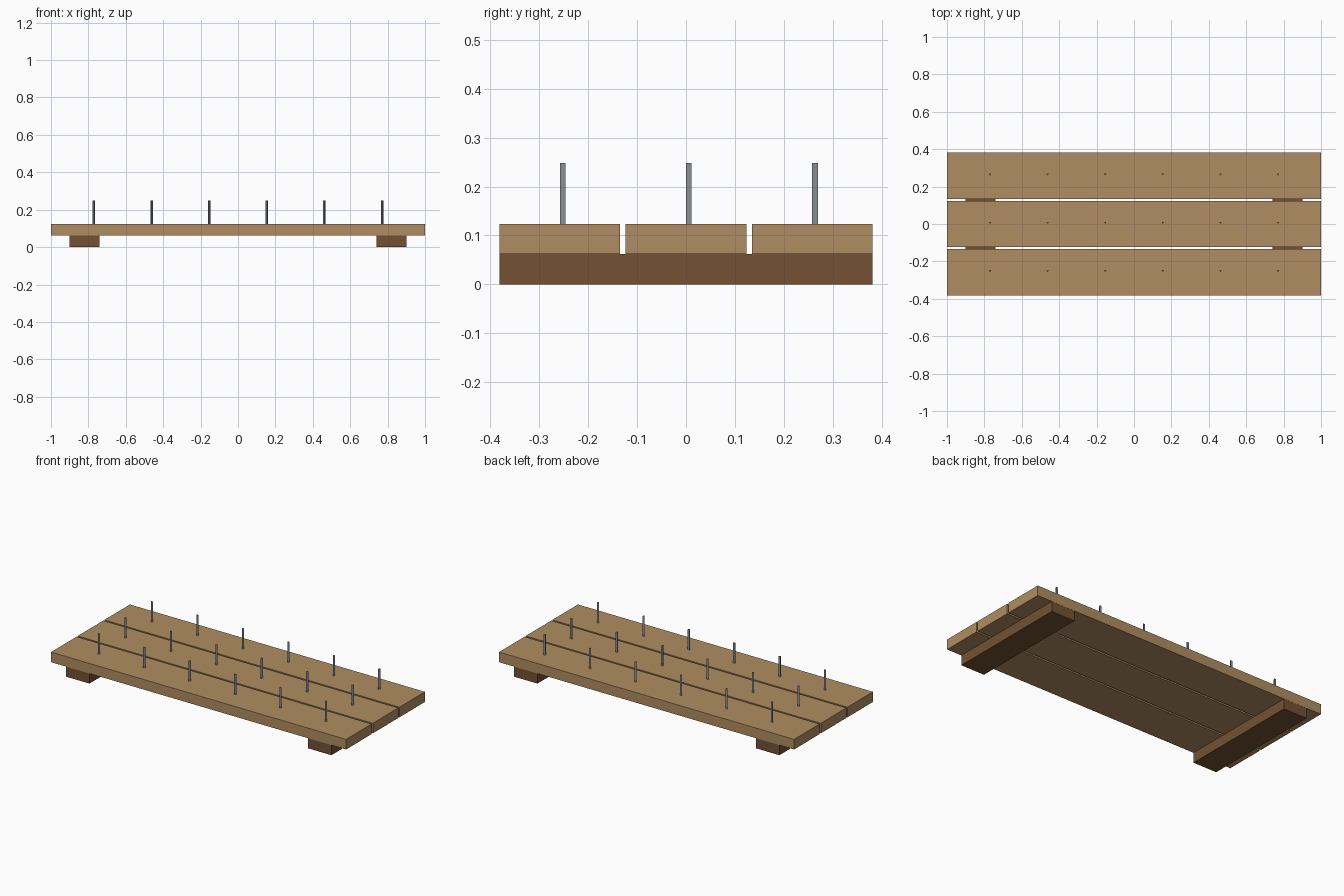
import bpy, bmesh, math

if "Cube" in bpy.data.objects:
    bpy.data.objects.remove(bpy.data.objects["Cube"])

def mat(name, rgb):
    m = bpy.data.materials.new(name)
    lin = [((c / 255 + 0.055) / 1.055) ** 2.4 for c in rgb]
    m.diffuse_color = (*lin, 1)
    m.use_nodes = True
    m.node_tree.nodes["Principled BSDF"].inputs["Base Color"].default_value = m.diffuse_color
    return m

light_wood = mat("light_wood", (176, 141, 98))
dark_wood = mat("dark_wood", (115, 82, 52))
steel = mat("steel", (140, 146, 152))

def prism(name, outline, z0, z1, material):
    """Extrude a counter-clockwise xy outline from z0 to z1."""
    bm = bmesh.new()
    base = bm.faces.new([bm.verts.new((x, y, z0)) for x, y in outline])
    top = bmesh.ops.extrude_face_region(bm, geom=[base])["geom"]
    for v in top:
        if isinstance(v, bmesh.types.BMVert):
            v.co.z = z1
    bmesh.ops.recalc_face_normals(bm, faces=bm.faces)
    me = bpy.data.meshes.new(name)
    bm.to_mesh(me)
    bm.free()
    me.materials.append(material)
    ob = bpy.data.objects.new(name, me)
    bpy.context.collection.objects.link(ob)

def rect(cx, cy, w, d):
    return [(cx + sx * w / 2, cy + sy * d / 2)
            for sx, sy in ((-1, -1), (1, -1), (1, 1), (-1, 1))]

T = 0.062          # board thickness
PITCH = 0.258      # plank spacing

# Two cross battens underneath
for side, x in (("left", -0.82), ("right", 0.82)):
    prism(f"batten_{side}", rect(x, 0, 0.16, 0.762), 0, T, dark_wood)

# Three planks, each with a row of triangular spikes
for r in range(3):
    y = (r - 1) * PITCH
    prism(f"plank_{r + 1}", rect(0, y, 2, 0.247), T, 2 * T, light_wood)
    for i in range(6):
        x = (i - 2.5) * 0.308
        tri = [(x, y), (x + 0.0067, y + 0.0116), (x - 0.0067, y + 0.0116)]
        prism(f"spike_{r + 1}_{i + 1}", tri, 2 * T, 4 * T, steel)
